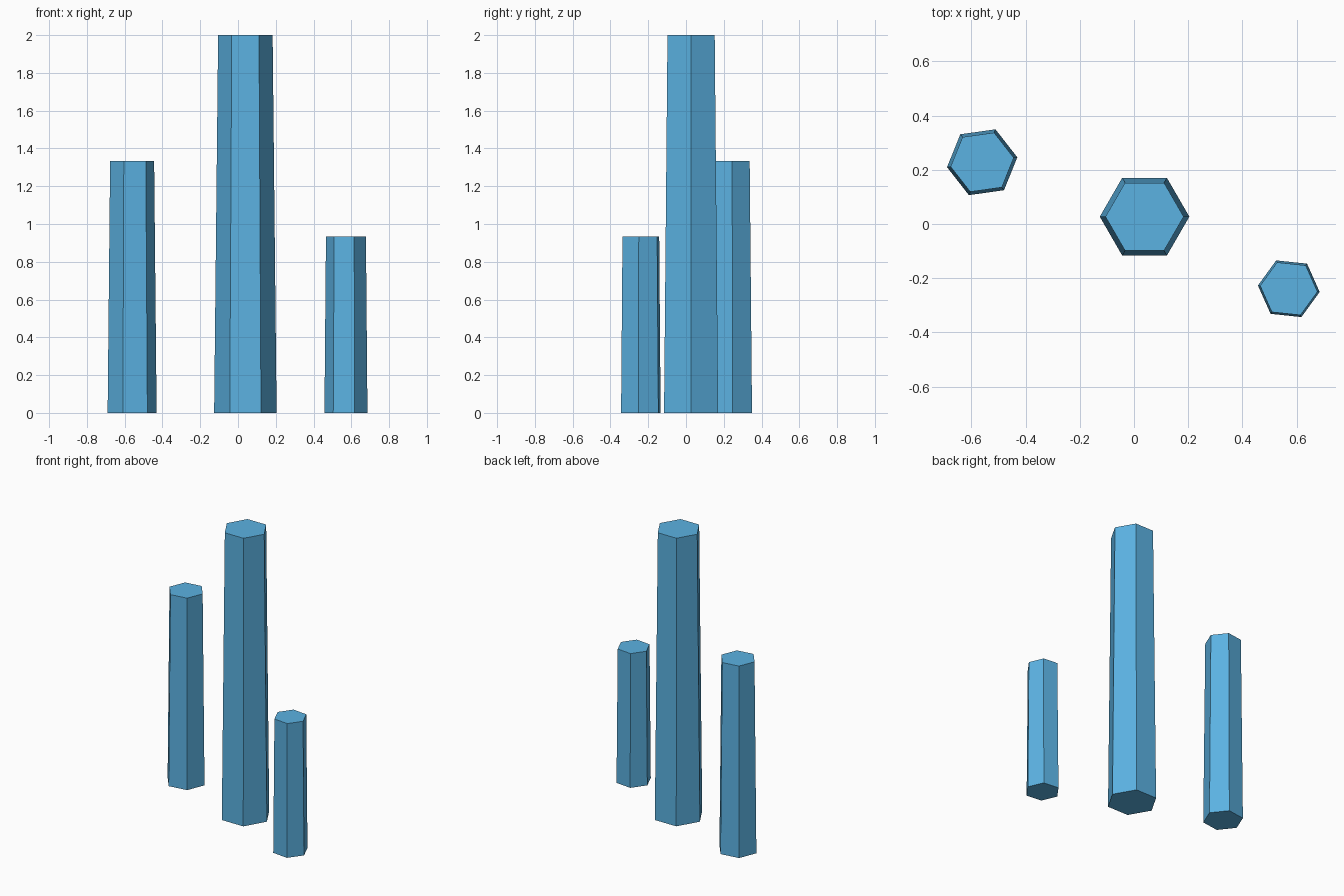
import bpy
import math

if "Cube" in bpy.data.objects:
    bpy.data.objects.remove(bpy.data.objects["Cube"])

blue = bpy.data.materials.new("sky blue")
blue.diffuse_color = (0.105, 0.445, 0.76, 1.0)
blue.use_nodes = True
blue.node_tree.nodes["Principled BSDF"].inputs["Base Color"].default_value = blue.diffuse_color


def hex_column(name, x, y, bottom_radius, top_radius, height, angle):
    """Tapered six-sided column standing on the ground, a corner at the given angle."""
    # the cone primitive puts its first corner on +y, so turn it back to +x
    bpy.ops.mesh.primitive_cone_add(
        vertices=6, radius1=bottom_radius, radius2=top_radius, depth=height,
        location=(x, y, height / 2), rotation=(0, 0, math.radians(angle - 90)))
    column = bpy.context.object
    column.name = name
    column.data.materials.append(blue)
    return column


# Three separate flat-shaded columns
hex_column("tall_column", 0.039, 0.027, 0.1653, 0.1443, 2.0, 0)
hex_column("middle_column", -0.5605, 0.228, 0.131, 0.1177, 1.333, 8)
hex_column("short_column", 0.5715, -0.239, 0.1145, 0.1064, 0.933, -6)
